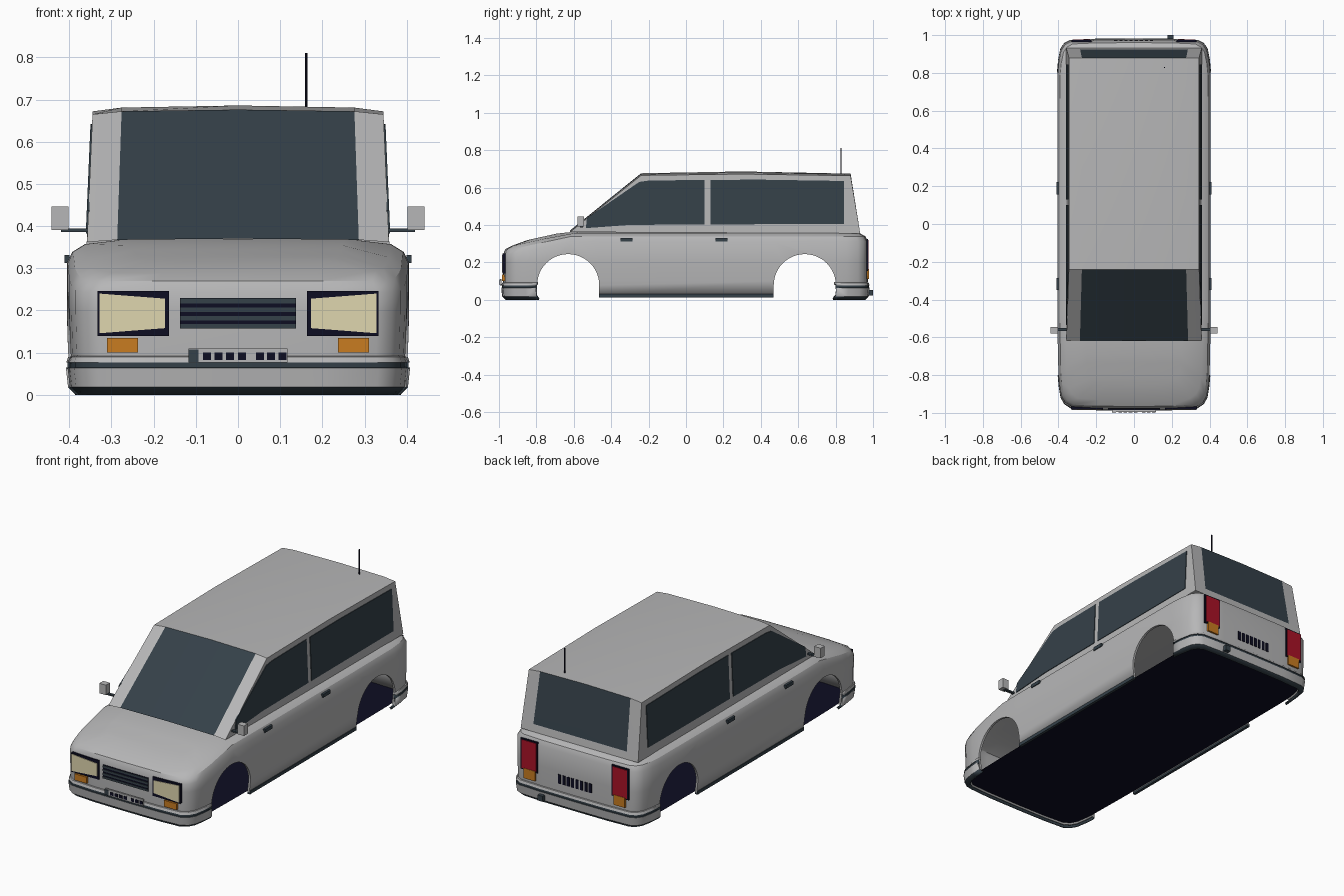
import bpy, bmesh, math
from mathutils import Vector

cube = bpy.data.objects.get("Cube")
if cube:
    bpy.data.objects.remove(cube)


def material(name, r, g, b):
    m = bpy.data.materials.new(name)
    m.use_nodes = True
    m.diffuse_color = (r, g, b, 1)
    m.node_tree.nodes["Principled BSDF"].inputs["Base Color"].default_value = (r, g, b, 1)
    return m


PAINT = material("grey_paint", .47, .47, .475)
GLASS = material("slate_glass", .035, .052, .066)
NAVY = material("dark_navy", .004, .004, .016)
CREAM = material("cream_lens", .74, .67, .43)
ORANGE = material("orange_lens", .58, .2, .015)
RED = material("red_lens", .4, .006, .02)


def finish(name, bm, mats, smooth=False):
    bmesh.ops.recalc_face_normals(bm, faces=bm.faces)
    mesh = bpy.data.meshes.new(name)
    bm.to_mesh(mesh)
    bm.free()
    for m in mats:
        mesh.materials.append(m)
    ob = bpy.data.objects.new(name, mesh)
    bpy.context.collection.objects.link(ob)
    bpy.ops.object.select_all(action='DESELECT')
    bpy.context.view_layer.objects.active = ob
    ob.select_set(True)
    if smooth:
        bpy.ops.object.shade_smooth_by_angle(angle=math.radians(32))
    return ob


def apply_modifier(ob, kind, **settings):
    mod = ob.modifiers.new(kind.lower(), kind)
    for key, value in settings.items():
        setattr(mod, key, value)
    bpy.context.view_layer.objects.active = ob
    bpy.ops.object.modifier_apply(modifier=mod.name)


def prism(name, pts, depth, mat):
    """Flat polygon extruded along the depth vector."""
    bm = bmesh.new()
    face = bm.faces.new([bm.verts.new(p) for p in pts])
    new = bmesh.ops.extrude_face_region(bm, geom=[face], use_keep_orig=True)["geom"]
    bmesh.ops.translate(bm, vec=Vector(depth), verts=[v for v in new if isinstance(v, bmesh.types.BMVert)])
    return finish(name, bm, [mat])


def box(name, x, y, z, mat):
    pts = [(x[0], y[0], z[0]), (x[1], y[0], z[0]), (x[1], y[0], z[1]), (x[0], y[0], z[1])]
    return prism(name, pts, (0, y[1] - y[0], 0), mat)


# Half outline of the body in plan, front centre to rear centre
half = [(0, -.978), (.2, -.976), (.33, -.968), (.365, -.945), (.385, -.91), (.395, -.85),
        (.4, -.795), (.404, -.62), (.406, -.465), (.406, .465), (.404, .795),
        (.398, .86), (.386, .92), (.365, .95), (.335, .965), (.2, .971), (0, .972)]
ring = half + [(-x, y) for x, y in reversed(half[1:-1])]
N = len(ring)


def inset(p, dx, dy):
    return p[0] * (1 - dx / .4), p[1] * (1 - dy / .975)


def top(y):
    """Height of the shoulder line: sloping bonnet, then level."""
    if y < -.62:
        return .288 + (max(y, -.93) + .93) * .22
    return .357


# Lower body: hollow shell of stacked rings
bm = bmesh.new()
rings = []
for low, drop, dx, dy in [(.022, 0, .012, .004), (.1, 0, .003, 0), (.2, 0, 0, 0), (0, .045, 0, 0),
                          (0, .018, .013, .012), (0, 0, .042, .045), (0, -.013, .15, .13)]:
    row = []
    for p in ring:
        x, y = inset(p, dx, dy)
        row.append(bm.verts.new((x, y, low or top(y) - drop)))
    rings.append(row)
for a, b in zip(rings, rings[1:]):
    for i in range(N):
        j = (i + 1) % N
        bm.faces.new((a[i], a[j], b[j], b[i]))
cap = rings[-1]
for i in range(N // 2):
    quad = [cap[i], cap[i + 1], cap[N - i - 1], cap[(N - i) % N]]
    bm.faces.new(list(dict.fromkeys(quad)))
body = finish("lower_body", bm, [PAINT], True)
apply_modifier(body, 'SOLIDIFY', thickness=.012, offset=-1)

# Wheel arches cut through both sides
for y0 in (-.63, .635):
    pts = [(-.6, y0 - .166, -.1)]
    for k in range(25):
        a = math.pi * (1 - k / 24)
        pts.append((-.6, y0 + .166 * math.cos(a), .078 + .166 * math.sin(a)))
    pts.append((-.6, y0 + .166, -.1))
    cutter = prism("arch_cutter", pts, (1.2, 0, 0), PAINT)
    cutter.hide_render = True
    apply_modifier(body, 'BOOLEAN', operation='DIFFERENCE', object=cutter, solver='EXACT')
    bpy.data.objects.remove(cutter)

# Floor pan
bm = bmesh.new()
bm.faces.new([bm.verts.new((x, y, .026)) for x, y in (inset(p, .025, .02) for p in ring)])
finish("floor_pan", bm, [NAVY])

# Bumpers: wrapped bands with dark strips
for name, side in (("front_bumper", -1), ("rear_bumper", 1)):
    part = [p for p in half if p[1] * side > .79]
    if side > 0:
        part.reverse()
    path = [(-x, y) for x, y in reversed(part[1:])] + part
    bm = bmesh.new()
    rows = []
    for z, d in [(0, .012), (.018, -.005), (.064, -.01), (.065, -.006), (.076, -.006), (.077, -.009), (.09, -.005), (.094, .004)]:
        rows.append([bm.verts.new((*inset(p, d + .006, d), z)) for p in path])
    for k, (a, b) in enumerate(zip(rows, rows[1:])):
        for i in range(len(path) - 1):
            f = bm.faces.new((a[i], a[i + 1], b[i + 1], b[i]))
            f.material_index = 1 if k in (0, 2, 3, 4) else 0
    ob = finish(name, bm, [PAINT, GLASS], True)
    out = sum((p.normal.y * side for p in ob.data.polygons))
    apply_modifier(ob, 'SOLIDIFY', thickness=.014, offset=-1 if out > 0 else 1)

# Cabin: a crowned strip from windscreen base over the roof to the tailgate
bm = bmesh.new()
cols = (-1, -.8, 0, .8, 1)
crown = (0, .009, .014, .009, 0)
rows = []
for y, z, w, c in [(-.62, .362, .358, .6), (-.24, .665, .345, .8), (.3, .672, .345, 1),
                   (.88, .663, .345, .8), (.925, .395, .357, 0), (.931, .355, .359, 0)]:
    rows.append([bm.verts.new((w * t, y, z + c * h)) for t, h in zip(cols, crown)])
for r, (a, b) in enumerate(zip(rows, rows[1:])):
    for i in range(4):
        f = bm.faces.new((a[i], a[i + 1], b[i + 1], b[i]))
        f.material_index = 1 if r in (0, 3) and i in (1, 2) else 0
for i in (0, 4):
    bm.faces.new([row[i] for row in rows])
finish("cabin", bm, [PAINT, GLASS], True)

# Parts repeated on both sides
front_pane = [(-.535, .383), (-.53, .437), (-.25, .63), (-.2, .637), (.1, .641), (.1, .403), (-.3, .4)]
rear_pane = [(.13, .403), (.13, .641), (.4, .642), (.845, .635), (.845, .405)]
for side, s in (("left", 1), ("right", -1)):
    def span(a, b):
        return sorted((s * a, s * b))

    for name, pane in (("front", front_pane), ("rear", rear_pane)):
        pts = [(s * (.3555 - (z - .37) * .043), y, z) for y, z in pane]
        prism(f"{side}_{name}_side_window", pts, (s * .006, 0, 0), GLASS)
    for name, y in (("front", -.35), ("rear", .157)):
        box(f"{side}_{name}_door_handle", span(.399, .411), (y, y + .065), (.312, .331), GLASS)
    box(f"{side}_sill", span(.383, .398), (-.464, .468), (.012, .03), GLASS)
    box(f"{side}_mirror_arm", span(.34, .42), (-.566, -.55), (.386, .394), GLASS)
    box(f"{side}_mirror", span(.402, .442), (-.58, -.545), (.391, .446), PAINT)

    # Headlamps and indicators
    box(f"{side}_headlamp_frame", span(.164, .333), (-.981, -.966), (.14, .246), NAVY)
    lens = [(.173, .158), (.328, .146), (.328, .24), (.173, .228)]
    prism(f"{side}_headlamp_lens", [(s * x, -.979, z) for x, z in lens], (0, -.005, 0), CREAM)
    box(f"{side}_front_indicator", span(.237, .311), (-.983, -.968), (.1, .135), ORANGE)

    # Tail lamps
    box(f"{side}_tail_lamp_frame", span(.226, .33), (.964, .973), (.155, .325), NAVY)
    box(f"{side}_tail_lamp", span(.234, .322), (.968, .976), (.162, .319), RED)
    box(f"{side}_rear_indicator", span(.24, .31), (.968, .978), (.11, .165), ORANGE)

# Grille with slats
box("grille_back", (-.138, .138), (-.982, -.972), (.157, .23), NAVY)
for k, z in enumerate((.157, .176, .196, .217)):
    box(f"grille_slat_{k}", (-.138, .138), (-.985, -.98), (z, z + .011), GLASS)

# Registration plates with plain blocks
box("front_plate", (-.117, .117), (-.995, -.986), (.076, .11), PAINT)
box("front_plate_badge", (-.117, -.094), (-.998, -.994), (.078, .107), GLASS)
for k, x in enumerate((-.083, -.056, -.028, 0, .043, .069, .096)):
    box(f"front_plate_block_{k}", (x, x + .019), (-.998, -.994), (.083, .1), NAVY)
for k in range(8):
    x = -.105 + k * .027
    box(f"rear_plate_block_{k}", (x, x + .017), (.967, .975), (.135, .185), NAVY)

# Tow point and aerial
box("tow_point", (.178, .208), (.97, 1), (.022, .052), GLASS)
bpy.ops.mesh.primitive_cylinder_add(vertices=8, radius=.003, depth=.14, location=(.162, .828, .74))
aerial = bpy.context.object
aerial.name = "aerial"
aerial.data.materials.append(NAVY)
